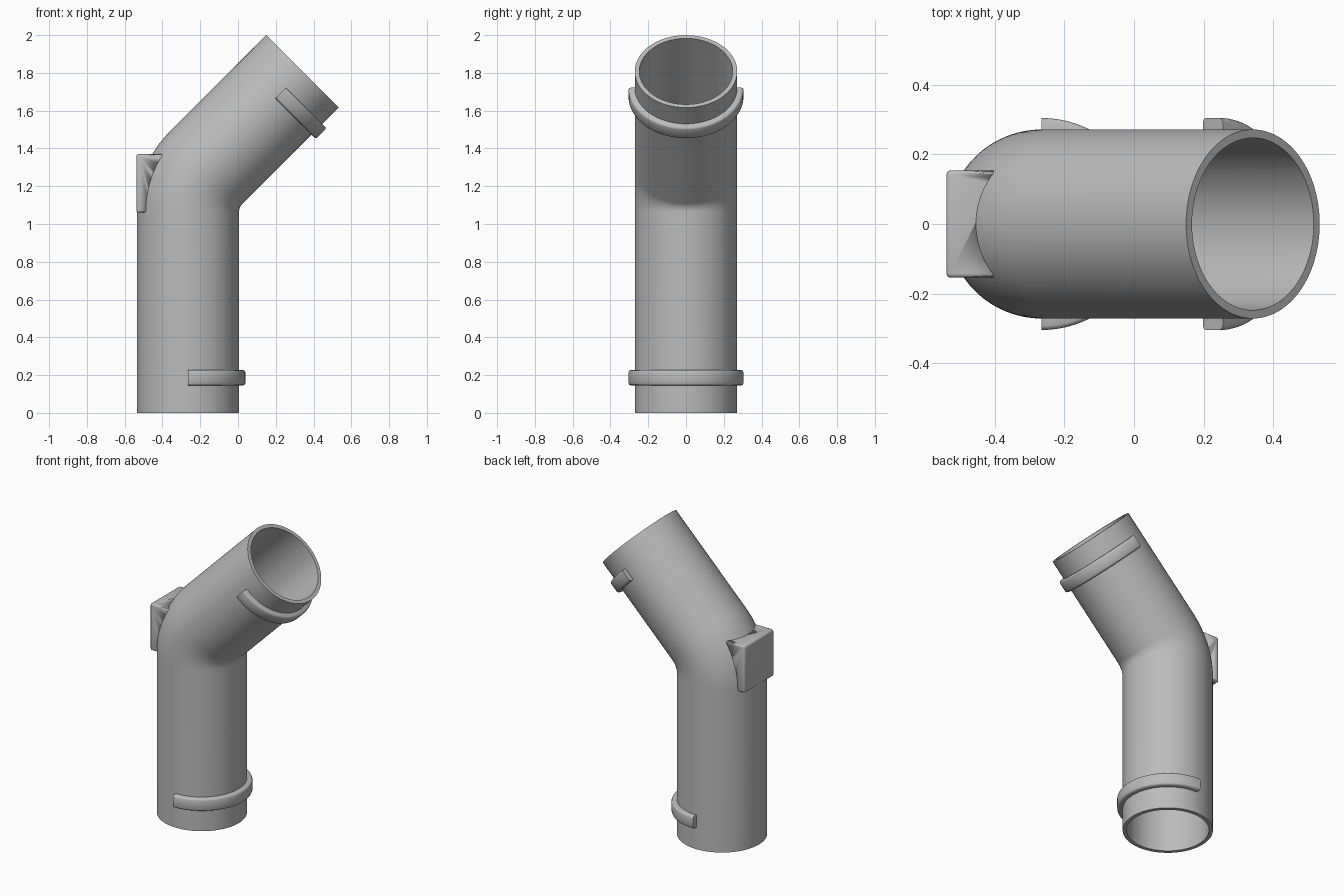
import bpy, bmesh, math
from mathutils import Vector

if "Cube" in bpy.data.objects:
    bpy.data.objects.remove(bpy.data.objects["Cube"])

R_OUT, R_IN = 0.271, 0.247      # pipe radii
AXIS_X = -0.265                 # axis of the upright leg
BEND_R, BEND_Z = 0.33, 1.066    # elbow axis radius and start height
ANGLE = math.radians(45)
TOP = Vector((0.341, 0, 1.808)) # centre of the upper opening
SEG, STEPS = 96, 16

grey = bpy.data.materials.new("pipe grey")
grey.diffuse_color = (0.5, 0.5, 0.5, 1)
grey.use_nodes = True
grey.node_tree.nodes["Principled BSDF"].inputs["Base Color"].default_value = grey.diffuse_color


def finish(name, bm, angle=30):
    bmesh.ops.recalc_face_normals(bm, faces=bm.faces)
    mesh = bpy.data.meshes.new(name)
    bm.to_mesh(mesh)
    bm.free()
    ob = bpy.data.objects.new(name, mesh)
    bpy.context.collection.objects.link(ob)
    mesh.materials.append(grey)
    bpy.ops.object.select_all(action='DESELECT')
    bpy.context.view_layer.objects.active = ob
    ob.select_set(True)
    bpy.ops.object.shade_smooth_by_angle(angle=math.radians(angle))
    return ob


# Centre line: upright leg, elbow arc, tilted leg, as (centre, tilt) pairs
path = [(Vector((AXIS_X, 0, 0)), 0)]
for i in range(STEPS + 1):
    a = ANGLE * i / STEPS
    path.append((Vector((AXIS_X + BEND_R * (1 - math.cos(a)), 0,
                         BEND_Z + BEND_R * math.sin(a))), a))
path.append((TOP, ANGLE))


def sweep(bm, radius):
    rings = []
    for c, a in path:
        side = Vector((math.cos(a), 0, -math.sin(a)))
        rings.append([bm.verts.new(c + radius * (math.cos(t) * side + math.sin(t) * Vector((0, 1, 0))))
                      for t in (2 * math.pi * k / SEG for k in range(SEG))])
    for r0, r1 in zip(rings, rings[1:]):
        bridge(bm, r0, r1)
    return rings


def bridge(bm, r0, r1):
    n = len(r0)
    for k in range(n):
        bm.faces.new((r0[k], r0[(k + 1) % n], r1[(k + 1) % n], r1[k]))


# Hollow elbow pipe
bm = bmesh.new()
outer, inner = sweep(bm, R_OUT), sweep(bm, R_IN)
for end in (0, -1):
    bridge(bm, outer[end], inner[end])
finish("elbow_pipe", bm)


# Half-round raised bands with rounded edges
def band(name, centre, tilt, low, high):
    r0, r1, b = 0.255, 0.304, 0.012
    profile = [(r0, low), (r1 - b, low), (r1 - 0.3 * b, low + 0.3 * b), (r1, low + b),
               (r1, high - b), (r1 - 0.3 * b, high - 0.3 * b), (r1 - b, high), (r0, high)]
    side = Vector((math.cos(tilt), 0, -math.sin(tilt)))
    along = Vector((math.sin(tilt), 0, math.cos(tilt)))
    bm = bmesh.new()
    rings = []
    for k in range(49):
        t = math.pi * (k / 48 - 0.5)
        out = math.cos(t) * side + math.sin(t) * Vector((0, 1, 0))
        rings.append([bm.verts.new(centre + r * out + h * along) for r, h in profile])
    for a, c in zip(rings, rings[1:]):
        bridge(bm, a, c)
    bm.faces.new(rings[0])
    bm.faces.new(rings[-1])
    finish(name, bm, 50)


band("lower_band", Vector((AXIS_X, 0, 0)), 0, 0.145, 0.227)
band("upper_band", TOP, ANGLE, -0.203, -0.122)

# Square mounting pad on the outside of the elbow, trimmed to the pipe
bm = bmesh.new()
bmesh.ops.create_cube(bm, size=1)
lo, hi = Vector((-0.538, -0.154, 1.06)), Vector((-0.30, 0.154, 1.37))
for v in bm.verts:
    v.co = Vector((lo[i] if v.co[i] < 0 else hi[i] for i in range(3)))
bmesh.ops.bevel(bm, geom=bm.edges[:], offset=0.012, segments=3, profile=0.5, affect='EDGES')
pad = finish("mounting_pad", bm, 50)

bm = bmesh.new()
core = sweep(bm, 0.26)
bm.faces.new(core[0])
bm.faces.new(core[-1])
cutter = finish("pad_cutter", bm)
cutter.hide_render = True
cutter.hide_set(True)
cut = pad.modifiers.new("trim", 'BOOLEAN')
cut.operation, cut.solver, cut.object = 'DIFFERENCE', 'EXACT', cutter
bpy.context.view_layer.objects.active = pad
pad.select_set(True)
bpy.ops.object.modifier_apply(modifier="trim")
bpy.data.objects.remove(cutter)
